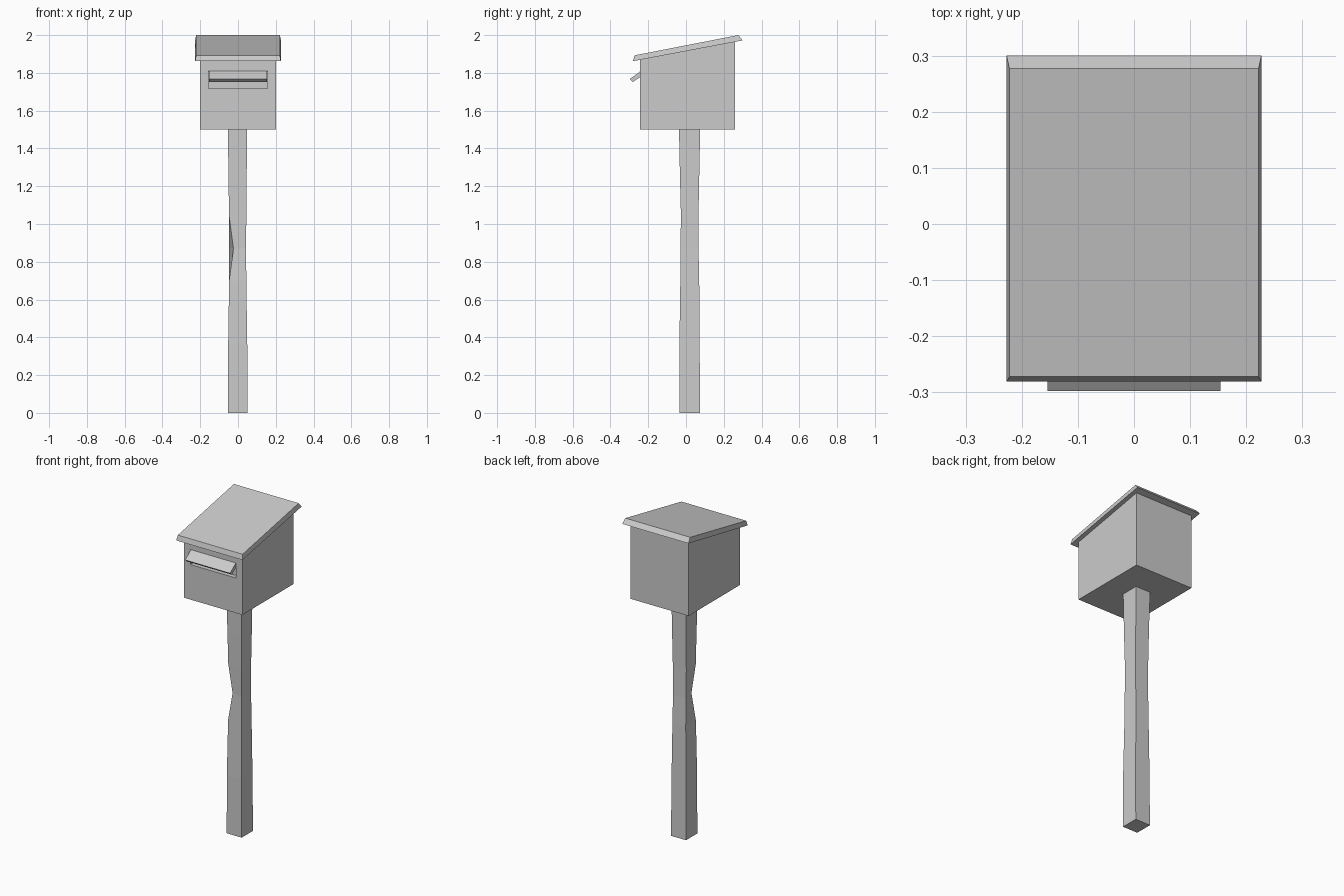
import bpy

if "Cube" in bpy.data.objects:
    bpy.data.objects.remove(bpy.data.objects["Cube"])


def make(name, verts, faces):
    mesh = bpy.data.meshes.new(name)
    mesh.from_pydata(verts, [], faces)
    ob = bpy.data.objects.new(name, mesh)
    bpy.context.collection.objects.link(ob)
    return ob


def loft(name, rings):
    """Closed solid through equal-sized rings of points."""
    n = len(rings[0])
    verts = [p for r in rings for p in r]
    faces = [tuple(range(n))[::-1],
             tuple(range(len(verts) - n, len(verts)))]
    for k in range(len(rings) - 1):
        for i in range(n):
            j = (i + 1) % n
            faces.append((k*n + i, k*n + j, k*n + n + j, k*n + n + i))
    return make(name, verts, faces)


def side_profile(name, points):
    """Mirror a (half width, y, z) side profile across x = 0."""
    return loft(name, [[(s * w, y, z) for w, y, z in points] for s in (-1, 1)])


# Letter box with sloping top
box = side_profile("letter_box", [
    (0.2, -0.243, 1.5), (0.2, -0.243, 1.872),
    (0.2, 0.26, 1.967), (0.2, 0.26, 1.5)][::-1])

# Mail slot recess
cutter = side_profile("slot_cutter", [
    (0.157, -0.3, 1.717), (0.157, -0.3, 1.81),
    (0.157, -0.215, 1.81), (0.157, -0.215, 1.717)][::-1])
cutter.hide_render = True
cutter.hide_set(True)
cut = box.modifiers.new("slot", 'BOOLEAN')
cut.operation = 'DIFFERENCE'
cut.solver = 'EXACT'
cut.object = cutter

# Half-open flap over the slot
side_profile("slot_flap", [
    (0.154, -0.298, 1.767), (0.154, -0.236, 1.813),
    (0.154, -0.225, 1.79), (0.154, -0.281, 1.752)][::-1])

# Roof slab, slightly wider at its underside
side_profile("roof", [
    (0.227, -0.281, 1.862), (0.222, -0.272, 1.893),
    (0.222, 0.277, 2.0), (0.227, 0.3, 1.972)][::-1])

# Worn post: z, x range, y range
sections = [
    (0.00, -0.053, 0.050, -0.035, 0.075),
    (0.36, -0.052, 0.049, -0.035, 0.072),
    (0.70, -0.047, 0.044, -0.030, 0.070),
    (0.87, -0.047, 0.043, -0.029, 0.066),
    (1.05, -0.048, 0.044, -0.027, 0.066),
    (1.25, -0.050, 0.046, -0.032, 0.070),
    (1.50, -0.054, 0.048, -0.037, 0.075)]
rings = [[(x0, y0, z), (x1, y0, z), (x1, y1, z), (x0, y1, z)]
         for z, x0, x1, y0, y1 in sections]
rings[3][0] = (-0.024, -0.019, 0.87)  # chip in the front left edge
loft("post", rings)

# Consistent outward normals
import bmesh
for ob in bpy.context.collection.objects:
    bm = bmesh.new()
    bm.from_mesh(ob.data)
    bmesh.ops.recalc_face_normals(bm, faces=bm.faces)
    bm.to_mesh(ob.data)
    bm.free()
